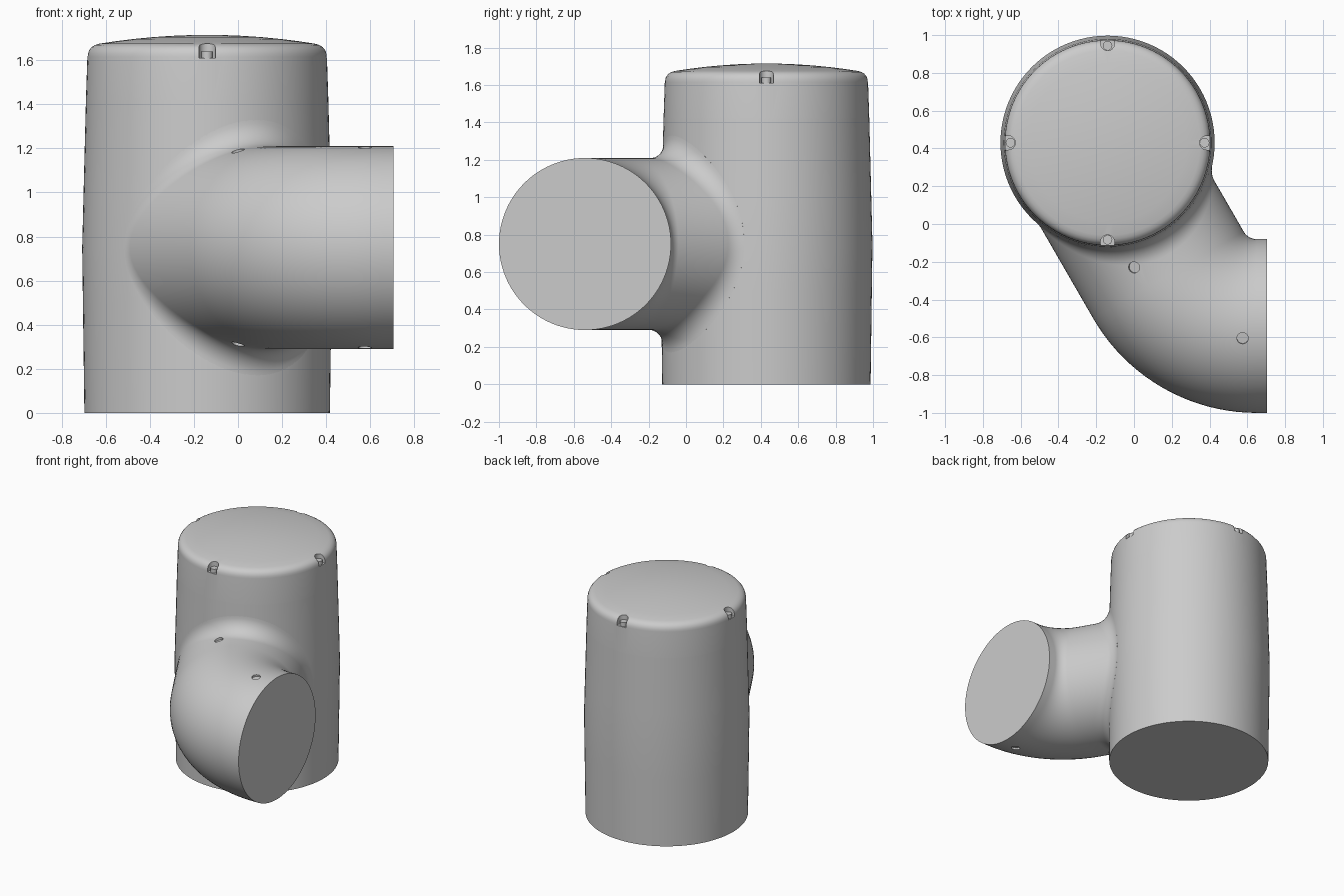
import bpy, bmesh, math
from mathutils import Vector, Matrix

if "Cube" in bpy.data.objects:
    bpy.data.objects.remove(bpy.data.objects["Cube"])

CX, CY = -0.14, 0.43          # body axis
MID = 0.75                    # pipe axis height
PR, FR, BEND = 0.46, 0.12, 0.54   # pipe radius, fillet radius, elbow radius
SEG = 96


def finish(name, bm):
    bmesh.ops.recalc_face_normals(bm, faces=bm.faces)
    me = bpy.data.meshes.new(name)
    bm.to_mesh(me)
    bm.free()
    ob = bpy.data.objects.new(name, me)
    bpy.context.collection.objects.link(ob)
    return ob


def smooth(ob):
    bpy.ops.object.select_all(action='DESELECT')
    ob.select_set(True)
    bpy.context.view_layer.objects.active = ob
    bpy.ops.object.shade_smooth_by_angle(angle=math.radians(35))


def bridge(bm, a, b):
    n = len(a)
    for i in range(n):
        bm.faces.new((a[i], a[(i + 1) % n], b[(i + 1) % n], b[i]))


def fan(bm, ring, co):
    c = bm.verts.new(co)
    for i in range(len(ring)):
        bm.faces.new((ring[i], ring[(i + 1) % len(ring)], c))


def lathe(name, profile, top=None, bottom=True):
    bm = bmesh.new()
    rings = [[bm.verts.new((CX + r * math.cos(2 * math.pi * i / SEG),
                            CY + r * math.sin(2 * math.pi * i / SEG), z))
              for i in range(SEG)] for r, z in profile]
    for a, b in zip(rings, rings[1:]):
        bridge(bm, a, b)
    if bottom:
        bm.faces.new(rings[0])
    if top:
        fan(bm, rings[-1], (CX, CY, top))
    return finish(name, bm)


def cut(ob, cutters):
    bpy.context.view_layer.objects.active = ob
    for c in cutters:
        c.hide_render = True
        m = ob.modifiers.new("cut", 'BOOLEAN')
        m.operation, m.solver, m.object = 'DIFFERENCE', 'EXACT', c
        bpy.ops.object.modifier_apply(modifier=m.name)
        bpy.data.objects.remove(c)


def prism(name, outline, z0, z1, matrix):
    bm = bmesh.new()
    a = [bm.verts.new((x, y, z0)) for x, y in outline]
    b = [bm.verts.new((x, y, z1)) for x, y in outline]
    bridge(bm, a, b)
    bm.faces.new(a)
    bm.faces.new(b)
    bm.transform(matrix)
    return finish(name, bm)


def arc(r, a0, a1, n):
    return [(r * math.cos(a0 + (a1 - a0) * i / n), r * math.sin(a0 + (a1 - a0) * i / n))
            for i in range(n + 1)]


def body_radius(z):
    return 0.557 + 0.010 * z / MID if z < MID else 0.567 - 0.017 * (z - MID) / 0.67


# Slightly barrelled main body
smooth(lathe("body", [(body_radius(z), z) for z in (0, 0.25, 0.5, 0.75, 1.0, 1.2, 1.42)]))

# Domed cap with rounded rim and four screw notches
dome = [(r, 1.675 + 0.04 * (1 - (r / 0.49) ** 2)) for r in (0.42, 0.34, 0.25, 0.16, 0.08)]
cap = lathe("cap", [(0.55, 1.42), (0.5435, 1.615), (0.542, 1.63), (0.536, 1.647), (0.525, 1.66),
                    (0.51, 1.669), (0.49, 1.675)] + dome, top=1.715)
slot = arc(0.037, math.pi / 2, 3 * math.pi / 2, 16) + [(0.1, -0.037), (0.1, 0.037)]
spots = [Matrix.Translation((CX, CY, 0)) @ Matrix.Rotation(k * math.pi / 2, 4, 'Z')
         @ Matrix.Translation((0.525, 0, 0)) for k in range(4)]
cut(cap, [prism("notch_cutter", slot, 1.61, 1.8, m) for m in spots])
smooth(cap)
for m in spots:
    smooth(prism("cap_screw", arc(0.025, 0, 2 * math.pi, 24)[:-1], 1.60, 1.64,
                 m @ Matrix.Translation((-0.011, 0, 0))))

# Side pipe: elbow, then a rolling-ball fillet onto the body
bm = bmesh.new()
phis = [2 * math.pi * i / SEG for i in range(SEG)]
centre = Vector((0.65, 0, MID))
up = Vector((0, 0, 1))


def elbow_ring(theta, shift=0.0):
    n = Vector((math.sin(theta), math.cos(theta), 0))
    c = centre - n * BEND + Vector((shift, 0, 0))
    return [bm.verts.new(c + n * PR * math.cos(p) + up * PR * math.sin(p)) for p in phis]


turn = math.radians(60)
rings = [elbow_ring(0, 0.055)] + [elbow_ring(turn * i / 20) for i in range(21)]
n = Vector((math.sin(turn), math.cos(turn), 0))      # sideways
s = Vector((math.cos(turn), -math.sin(turn), 0))     # from body outwards
hub = Vector((CX, CY, MID))
off = (centre - n * BEND - hub).dot(n)
STEPS = 10
fillet = [[] for _ in range(STEPS + 2)]
for p in phis:
    u, v = (PR + FR) * math.cos(p) + off, (PR + FR) * math.sin(p)
    br = body_radius(MID + v)
    ball = hub + n * u + up * v + s * math.sqrt((br + FR) ** 2 - u * u)
    to_pipe = -(n * math.cos(p) + up * math.sin(p))
    to_body = Vector((CX - ball.x, CY - ball.y, 0)).normalized()
    for k in range(STEPS + 1):
        d = to_pipe.slerp(to_body, k / STEPS)
        fillet[k].append(bm.verts.new(ball + d * FR))
    fillet[-1].append(bm.verts.new(ball + to_body * (FR + 0.02)))
rings += fillet
for a, b in zip(rings, rings[1:]):
    bridge(bm, a, b)
bm.faces.new(rings[0])
fan(bm, rings[-1], hub + s * 0.3)
pipe = finish("side_pipe", bm)

# Small round recesses on the top and underside of the pipe
cutters = []
for pos, normal in (((0.0, -0.23, 0.439), (-0.118, -0.068, 0.439)),
                    ((0.575, -0.605, 0.455), (-0.009, -0.07, 0.455))):
    for side in (1, -1):
        q = Vector((normal[0], normal[1], normal[2] * side)).to_track_quat('Z', 'Y')
        m = Matrix.Translation((pos[0], pos[1], MID + side * pos[2])) @ q.to_matrix().to_4x4()
        cutters.append(prism("recess_cutter", arc(0.03, 0, 2 * math.pi, 24)[:-1], -0.015, 0.05, m))
cut(pipe, cutters)
smooth(pipe)
